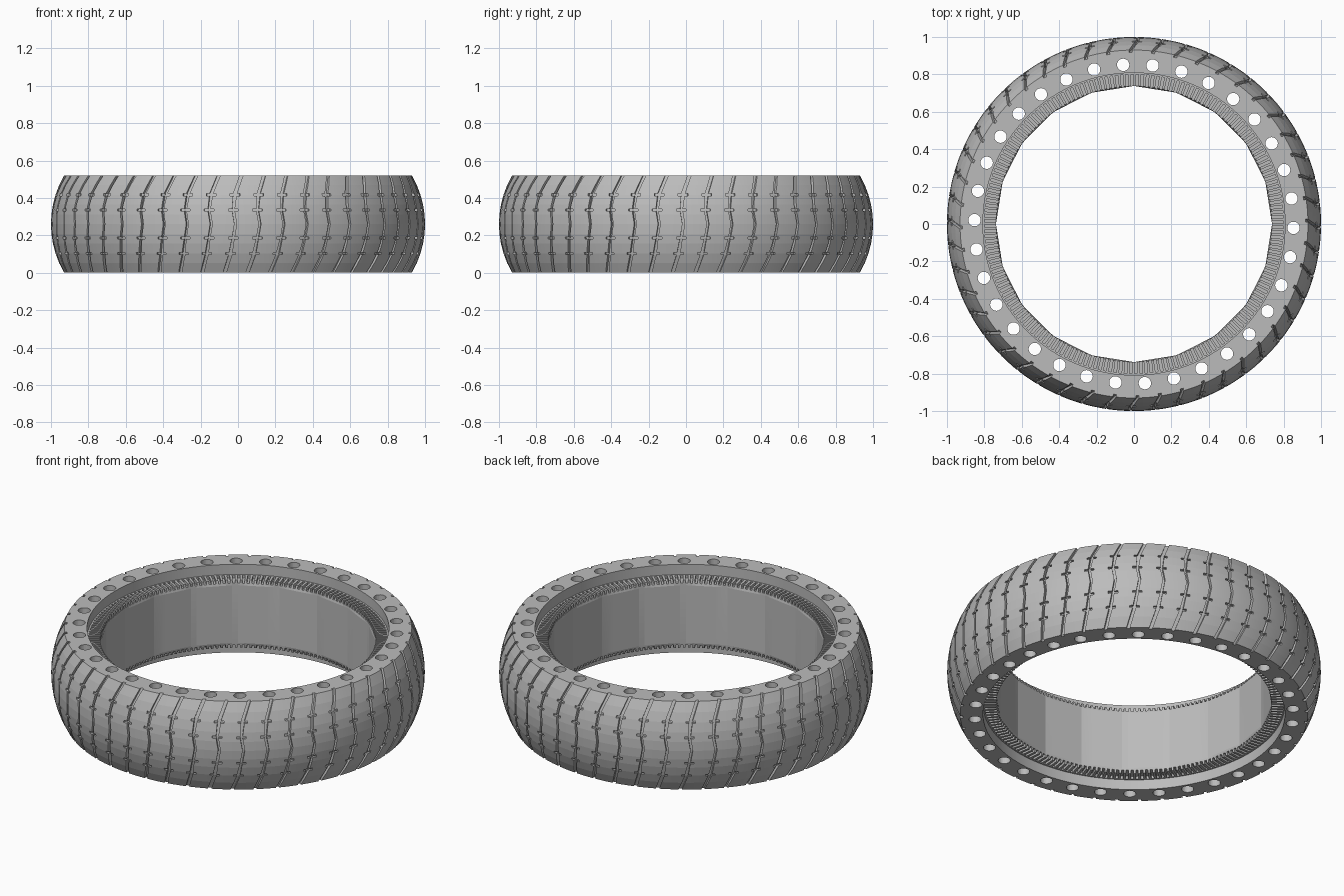
import bpy
import bmesh
from math import cos, sin, pi, radians, sqrt
from mathutils import Matrix, Vector

HALF = 0.26          # half of the tyre width
SEGMENTS = 144
GROOVES = 48
HOLES = 34
TEETH = 180
LEDGE = 0.2          # height of the rim ledges from the middle plane

if "Cube" in bpy.data.objects:
    bpy.data.objects.remove(bpy.data.objects["Cube"], do_unlink=True)


def polar(radius, angle, height):
    return Vector((radius * cos(angle), radius * sin(angle), height + HALF))


def crown(height):
    """Radius of the rounded tread at a height from the middle plane."""
    curve = 0.518
    return 1 - curve + sqrt(curve ** 2 - height ** 2)


def make_object(name, bm):
    bmesh.ops.recalc_face_normals(bm, faces=bm.faces)
    mesh = bpy.data.meshes.new(name)
    bm.to_mesh(mesh)
    bm.free()
    obj = bpy.data.objects.new(name, mesh)
    bpy.context.collection.objects.link(obj)
    return obj


def sweep(bm, sections):
    """Closed bar through a row of four-cornered sections."""
    rings = [[bm.verts.new(p) for p in s] for s in sections]
    for a, b in zip(rings, rings[1:]):
        for i in range(4):
            j = (i + 1) % 4
            bm.faces.new((a[i], a[j], b[j], b[i]))
    bm.faces.new(rings[0][::-1])
    bm.faces.new(rings[-1])


def section(angle, height, width, depth):
    """Radial slice of a tread groove, open to the outside."""
    radius = crown(max(-HALF, min(HALF, height)))
    half = width / 2 / radius
    return [polar(radius + r, angle + a, height)
            for r, a in ((-depth, -half), (0.04, -half), (0.04, half), (-depth, half))]


def carve(target, name, bm):
    cutter = make_object(name, bm)
    cutter.hide_render = True
    mod = target.modifiers.new(name, "BOOLEAN")
    mod.operation = "DIFFERENCE"
    mod.solver = "MANIFOLD"
    mod.object = cutter
    bpy.context.view_layer.objects.active = target
    bpy.ops.object.modifier_apply(modifier=name)
    bpy.data.objects.remove(cutter, do_unlink=True)


# Tyre body: rounded tread, flat sides, stepped ledges, faceted inner wall
profile = [(crown(h), h, False) for h in (HALF * (i / 5 - 1) for i in range(11))]
profile += [(0.808, HALF, False), (0.808, LEDGE, False), (0.738, LEDGE, False),
            (0.738, 0.17, True), (0.738, -0.17, True),
            (0.738, -LEDGE, False), (0.808, -LEDGE, False), (0.808, -HALF, False)]
facet = 2 * pi / 20
bm = bmesh.new()
rings = []
for s in range(SEGMENTS):
    angle = 2 * pi * s / SEGMENTS
    chord = cos(facet / 2) / cos(angle % facet - facet / 2)
    rings.append([bm.verts.new(polar(r * chord if flat else r, angle, h))
                  for r, h, flat in profile])
for s in range(SEGMENTS):
    a, b = rings[s], rings[(s + 1) % SEGMENTS]
    for i in range(len(profile)):
        j = (i + 1) % len(profile)
        bm.faces.new((a[i], a[j], b[j], b[i]))
tyre = make_object("tyre", bm)

# Long winding grooves across the tread
path = [(-0.27, -0.06), (-0.165, -0.022), (-0.075, -0.005), (0, 0.008),
        (0.075, -0.005), (0.165, 0.005), (0.27, 0.045)]
phase = radians(6.3)
bm = bmesh.new()
for g in range(GROOVES):
    base = phase + 2 * pi * g / GROOVES
    sweep(bm, [section(base + off, h, 0.018 if abs(h) > 0.1 else 0.012, 0.018)
               for h, off in path])
carve(tyre, "groove_cutter", bm)

# Short cross ticks where the grooves bend
bm = bmesh.new()
for g in range(GROOVES):
    base = phase + 2 * pi * g / GROOVES
    for h, off in ((-0.157, -0.02), (-0.075, -0.005), (0.075, -0.005), (0.157, 0.004)):
        sweep(bm, [section(base + off, h + d, 0.052, 0.015) for d in (-0.006, 0.006)])
carve(tyre, "tick_cutter", bm)

# Round holes through the side walls
bm = bmesh.new()
for k in range(HOLES):
    place = polar(0.853, radians(-1.4) + 2 * pi * k / HOLES, 0)
    bmesh.ops.create_cone(bm, cap_ends=True, segments=24, radius1=0.033, radius2=0.033,
                          depth=1, matrix=Matrix.Translation(place))
carve(tyre, "hole_cutter", bm)

# Radial teeth on both rim ledges
bm = bmesh.new()
half = pi / TEETH / 2
for k in range(TEETH):
    angle = 2 * pi * (k + 0.37) / TEETH
    for side in (-1, 1):
        sweep(bm, [[polar(r, angle + a, side * h)
                    for r, h in ((0.7, 0.182), (0.8, 0.182), (0.8, 0.215), (0.7, 0.215))]
                   for a in (-half, half)])
carve(tyre, "tooth_cutter", bm)

# Plain grey rubber
rubber = bpy.data.materials.new("grey_rubber")
rubber.use_nodes = True
grey = (0.5, 0.5, 0.5, 1)
rubber.diffuse_color = grey
rubber.node_tree.nodes["Principled BSDF"].inputs["Base Color"].default_value = grey
tyre.data.materials.clear()
tyre.data.materials.append(rubber)

bpy.ops.object.select_all(action="DESELECT")
tyre.select_set(True)
bpy.context.view_layer.objects.active = tyre
bpy.ops.object.shade_smooth_by_angle(angle=radians(5))
